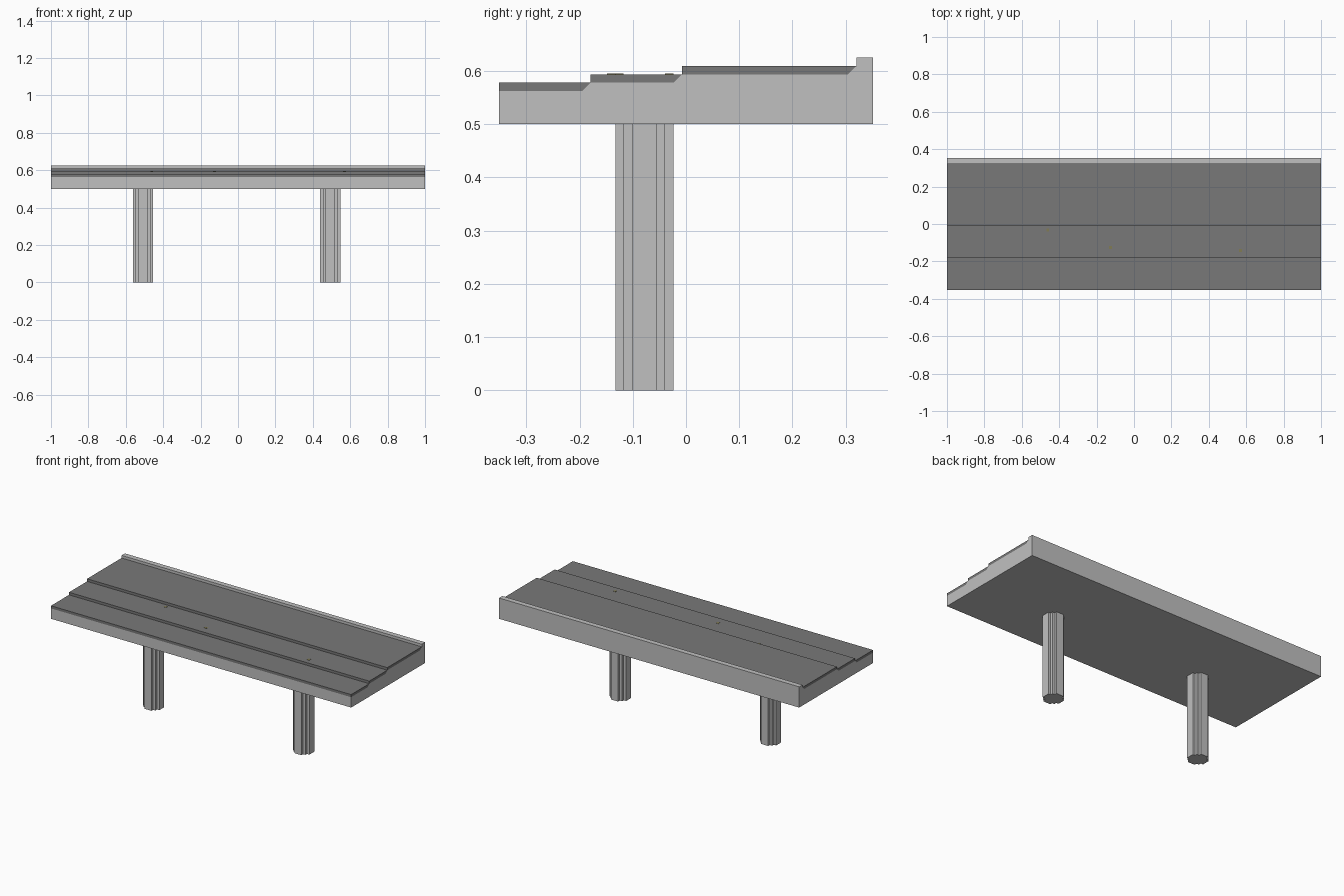
import bpy
import bmesh

cube = bpy.data.objects.get("Cube")
if cube:
    bpy.data.objects.remove(cube, do_unlink=True)

V = 1 / 64            # block unit that every size is a multiple of
FRONT = -22.5         # front edge of the slab, in block units


def material(name, rgb):
    m = bpy.data.materials.new(name)
    m.use_nodes = True
    color = (*rgb, 1)
    m.diffuse_color = color
    m.node_tree.nodes["Principled BSDF"].inputs["Base Color"].default_value = color
    return m


light = material("light grey", (0.53, 0.53, 0.53))
dark = material("dark grey", (0.19, 0.19, 0.19))
olive = material("olive", (0.22, 0.20, 0.09))


def prism(name, outline, direction, mat):
    """Extrude a closed outline of 3D points along a direction."""
    bm = bmesh.new()
    face = bm.faces.new([bm.verts.new([c * V for c in p]) for p in outline])
    ext = bmesh.ops.extrude_face_region(bm, geom=[face])
    moved = [e for e in ext["geom"] if isinstance(e, bmesh.types.BMVert)]
    bmesh.ops.translate(bm, verts=moved, vec=[c * V for c in direction])
    bmesh.ops.recalc_face_normals(bm, faces=bm.faces)
    mesh = bpy.data.meshes.new(name)
    bm.to_mesh(mesh)
    bm.free()
    mesh.materials.append(mat)
    obj = bpy.data.objects.new(name, mesh)
    bpy.context.collection.objects.link(obj)
    return obj


def lengthwise(name, profile, mat):
    """Run a (depth, height) profile across the full width."""
    return prism(name, [(-64, FRONT + y, z) for y, z in profile], (128, 0, 0), mat)


# Stepped slab with a raised rear lip; each plank bed ends in a small bevel
planks = [("front_plank", 0, 11, 36), ("middle_plank", 11, 22, 37),
          ("rear_plank", 22, 43, 38)]
body = [(0, 32)]
for name, y0, y1, z in planks:
    body += [(y0, z), (y1 - 1, z), (y1, z + 1)]
    lengthwise(name, [(y0, z), (y1 - 1, z), (y1, z + 1), (y0, z + 1)], dark)
# adjoining beds share a corner point, so drop repeats
body = list(dict.fromkeys(body + [(43, 40), (45, 40), (45, 32)]))
lengthwise("slab", body, light)

# Legs with a stepped round section, built from one quarter turned four times
quarter = [(3.5, -1.5), (3.5, 1.5), (2.5, 1.5), (2.5, 2.5), (1.5, 2.5)]
section = []
for _ in range(4):
    section += quarter
    quarter = [(-y, x) for x, y in quarter]
section = list(dict.fromkeys(section))
for name, cx in (("right_leg", -32.5), ("left_leg", 31.5)):
    prism(name, [(cx + x, y - 5, 0) for x, y in section], (0, 0, 32), light)

# Tiny flecks on the planks
for i, (x, y) in enumerate([(-30, -2.5), (-8.5, -8.5), (36, -9.5)]):
    square = [(x, y, 38), (x + 1, y, 38), (x + 1, y + 1, 38), (x, y + 1, 38)]
    prism(f"fleck_{i + 1}", square, (0, 0, 0.08), olive)
